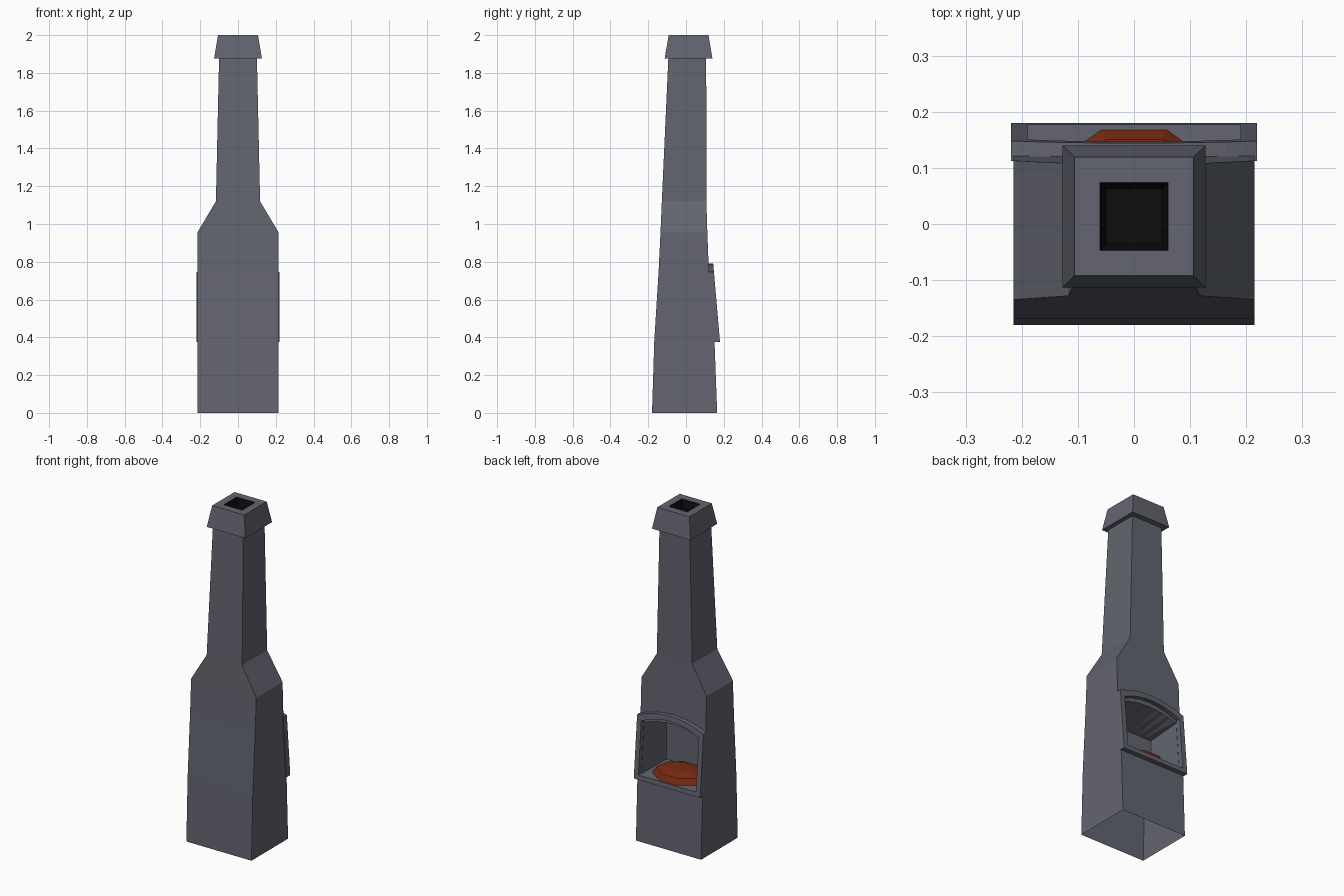
import bpy, bmesh, math

if "Cube" in bpy.data.objects:
    bpy.data.objects.remove(bpy.data.objects["Cube"])


def material(name, rgb):
    m = bpy.data.materials.new(name)
    m.diffuse_color = (*rgb, 1)
    m.use_nodes = True
    m.node_tree.nodes["Principled BSDF"].inputs["Base Color"].default_value = m.diffuse_color
    return m


STONE = material("grey stone", (0.125, 0.13, 0.16))
SOOT = material("black soot", (0.004, 0.004, 0.004))
EMBER = material("ember orange", (0.19, 0.024, 0.006))


def finish(name, bm, *mats):
    bmesh.ops.recalc_face_normals(bm, faces=bm.faces)
    me = bpy.data.meshes.new(name)
    bm.to_mesh(me)
    bm.free()
    for m in mats:
        me.materials.append(m)
    ob = bpy.data.objects.new(name, me)
    bpy.context.collection.objects.link(ob)
    return ob


def loft(bm, rings, closed=False):
    """Skin rings of points; cap the ends, or join last ring to first."""
    vs = [[bm.verts.new(p) for p in r] for r in rings]
    n = len(vs[0])
    pairs = list(zip(vs, vs[1:])) + ([(vs[-1], vs[0])] if closed else [])
    for a, b in pairs:
        for i in range(n):
            j = (i + 1) % n
            bm.faces.new((a[i], a[j], b[j], b[i]))
    if not closed:
        bm.faces.new(vs[0])
        bm.faces.new(vs[-1])


def rect(z, hx, y0, y1):
    return [(-hx, y0, z), (hx, y0, z), (hx, y1, z), (-hx, y1, z)]


def arch(hx, z0, z1, rise, steps=8):
    """Outline in x, z: flat sill, upright jambs, shallow arched top."""
    top = [(hx - 2 * hx * i / steps, z1 + rise * (1 - (1 - 2 * i / steps) ** 2))
           for i in range(steps + 1)]
    return [(-hx, z0), (hx, z0)] + top


# chimney body: tapered lower block, shoulders and flue
bm = bmesh.new()
loft(bm, [rect(*s) for s in (
    (0, .215, -.18, .165), (.38, .215, -.168, .151), (.75, .215, -.145, .121),
    (.955, .215, -.135, .113), (1.12, .117, -.128, .108), (1.89, .10, -.093, .107))])
body = finish("chimney_body", bm, STONE)

# firebox hollow, with a ceiling that drops to a flat back
bm = bmesh.new()
loft(bm, [[(x, .22, z) for x, z in arch(.19, .40, .71, .05)],
          [(x, -.08, z) for x, z in arch(.185, .40, .68, .0)]])
bmesh.ops.triangulate(bm, faces=bm.faces)
cutter = finish("firebox_cutter", bm, STONE)
cutter.hide_render = True
mod = body.modifiers.new("firebox", 'BOOLEAN')
mod.operation, mod.solver, mod.object = 'DIFFERENCE', 'EXACT', cutter
bpy.context.view_layer.objects.active = body
bpy.ops.object.modifier_apply(modifier=mod.name)
bpy.data.objects.remove(cutter)

# the base is open underneath
bm = bmesh.new()
bm.from_mesh(body.data)
base = [f for f in bm.faces if all(v.co.z < 1e-4 for v in f.verts)]
bmesh.ops.delete(bm, geom=base, context='FACES')
bm.to_mesh(body.data)
bm.free()

# arched frame around the opening, leaning back with the wall
outer = arch(.219, .375, .745, .045)
inner = arch(.19, .402, .715, .045)


def lean(pts, depth):
    return [(x, .18 - .0865 * (z - .375) - depth, z) for x, z in pts]


bm = bmesh.new()
loft(bm, [lean(outer, 0), lean(inner, 0), lean(inner, .036), lean(outer, .036)], closed=True)
finish("firebox_frame", bm, STONE)

# chimney cap with a sooty flue opening
bm = bmesh.new()
loft(bm, [rect(1.875, .127, -.113, .14), rect(2.0, .106, -.092, .119),
          rect(2.0, .061, -.047, .074), rect(1.95, .05, -.036, .063)])
for f in bm.faces:
    if all(abs(v.co.x) < .07 for v in f.verts):
        f.material_index = 1
finish("chimney_cap", bm, STONE, SOOT)

# low heap of embers on the firebox floor
bm = bmesh.new()


def heap(z, s):
    ring = []
    for i in range(8):
        a = math.pi / 8 + i * math.pi / 4
        ring.append((.155 * s * math.cos(a) / math.cos(math.pi / 8) * (.92 if i % 3 else 1),
                     .05 + .118 * s * math.sin(a) / math.cos(math.pi / 8), z))
    return ring


loft(bm, [heap(.401, 1), heap(.435, .85), heap(.45, .45)])
finish("embers", bm, EMBER)
